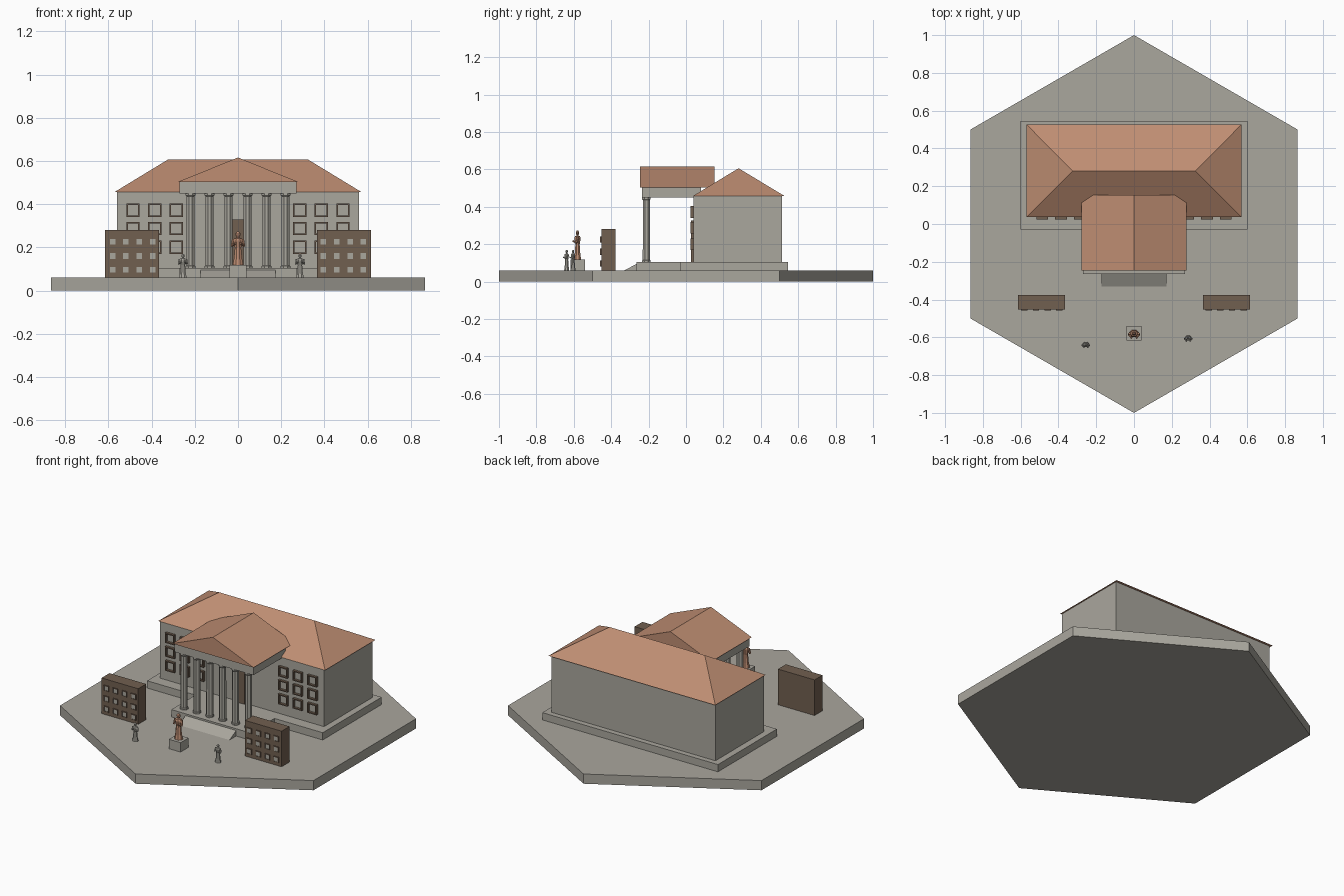
import bpy, bmesh, math
from mathutils import Vector

if "Cube" in bpy.data.objects:
    bpy.data.objects.remove(bpy.data.objects["Cube"])


def material(name, rgb):
    m = bpy.data.materials.new(name)
    m.diffuse_color = (*rgb, 1)
    m.use_nodes = True
    m.node_tree.nodes["Principled BSDF"].inputs["Base Color"].default_value = m.diffuse_color
    return m


STONE = material("warm grey stone", (0.40, 0.385, 0.34))
TILE = material("terracotta", (0.52, 0.27, 0.17))
BROWN = material("dark brown", (0.165, 0.115, 0.08))


def finish(name, bm, mat):
    bmesh.ops.recalc_face_normals(bm, faces=bm.faces)
    me = bpy.data.meshes.new(name)
    bm.to_mesh(me)
    bm.free()
    me.materials.append(mat)
    ob = bpy.data.objects.new(name, me)
    bpy.context.collection.objects.link(ob)
    return ob


def solid(name, points, mat):
    """Convex solid around a few corner points."""
    bm = bmesh.new()
    for p in points:
        bm.verts.new(p)
    bmesh.ops.convex_hull(bm, input=bm.verts)
    bmesh.ops.dissolve_limit(bm, angle_limit=0.01, verts=bm.verts, edges=bm.edges)
    return finish(name, bm, mat)


def box(name, x, y, z, mat):
    return solid(name, [(a, b, c) for a in x for b in y for c in z], mat)


def lathe(bm, profile, centre, sides, squash=1.0):
    """Closed turned shape from (radius, height) pairs."""
    rings = []
    for r, h in profile:
        rings.append([bm.verts.new((
            centre[0] + r * math.cos(2 * math.pi * (i + 0.5) / sides),
            centre[1] + squash * r * math.sin(2 * math.pi * (i + 0.5) / sides),
            centre[2] + h)) for i in range(sides)])
    for lo, hi in zip(rings, rings[1:]):
        for i in range(sides):
            j = (i + 1) % sides
            bm.faces.new((lo[i], lo[j], hi[j], hi[i]))
    bm.faces.new(rings[0])
    bm.faces.new(rings[-1])


def limb(bm, a, b, r):
    """Thin six-sided rod from a to b."""
    a, b = Vector(a), Vector(b)
    new = bmesh.ops.create_cone(bm, cap_ends=True, segments=6, radius1=r,
                                radius2=r * 0.75, depth=(b - a).length)["verts"]
    turn = (b - a).to_track_quat("Z", "Y")
    for v in new:
        v.co = turn @ v.co + (a + b) / 2


def window_frame(bm, x, z, half, rim, y_wall, depth):
    """Open square frame standing out from a wall that faces -y."""
    loops = []
    for h, y in ((half, y_wall), (half, y_wall - depth),
                 (half - rim, y_wall - depth), (half - rim, y_wall)):
        loops.append([bm.verts.new((x + sx * h, y, z + sz * h))
                      for sx, sz in ((-1, -1), (1, -1), (1, 1), (-1, 1))])
    for k in range(4):
        a, b = loops[k], loops[(k + 1) % 4]
        for i in range(4):
            j = (i + 1) % 4
            bm.faces.new((a[i], a[j], b[j], b[i]))


# Hexagonal ground slab
bm = bmesh.new()
lathe(bm, [(1, 0), (1, 0.06)], (0, 0, 0), 6)
finish("ground_slab", bm, STONE)

# Plinths and entrance ramp
box("main_plinth", (-0.60, 0.60), (-0.03, 0.545), (0.06, 0.105), STONE)
box("portico_plinth", (-0.27, 0.27), (-0.265, -0.03), (0.06, 0.105), STONE)
solid("entrance_ramp", [(x, y, z) for x in (-0.173, 0.173) for y, z in
      ((-0.33, 0.06), (-0.265, 0.06), (-0.265, 0.094))], STONE)

# Main hall with hipped roof
box("hall_walls", (-0.56, 0.56), (0.04, 0.512), (0.105, 0.458), STONE)
solid("hall_roof", [(x, y, 0.457) for x in (-0.57, 0.57) for y in (0.036, 0.528)]
      + [(-0.325, 0.281, 0.606), (0.325, 0.281, 0.606)], TILE)

# Portico beam and gabled roof
box("portico_beam", (-0.27, 0.27), (-0.235, 0.08), (0.45, 0.505), STONE)
solid("portico_roof", [(x, y, z) for y in (-0.245, 0.153) for x, z in
      ((-0.278, 0.503), (0.278, 0.503), (0, 0.616))], TILE)

# Six columns with small bases and capitals
bm = bmesh.new()
for i in range(6):
    lathe(bm, [(0.024, 0.105), (0.024, 0.113), (0.021, 0.116), (0.020, 0.435),
               (0.024, 0.44), (0.024, 0.452)], (-0.22 + 0.088 * i, -0.212, 0), 8)
finish("columns", bm, STONE)

# Hall windows and door
bm = bmesh.new()
for side in (-1, 1):
    for x in (0.286, 0.386, 0.486):
        for z in (0.2, 0.287, 0.372):
            window_frame(bm, side * x, z, 0.031, 0.007, 0.041, 0.016)
finish("hall_window_frames", bm, BROWN)
box("front_door", (-0.025, 0.025), (0.026, 0.045), (0.105, 0.328), BROWN)

# Two side blocks with small windows
frames, panes = bmesh.new(), bmesh.new()
for side, label in ((-1, "left"), (1, "right")):
    box(label + "_block", sorted((side * 0.365, side * 0.615)),
        (-0.453, -0.376), (0.06, 0.28), BROWN)
    for x in (0.395, 0.457, 0.519, 0.58):
        for z in (0.097, 0.16, 0.225):
            window_frame(frames, side * x, z, 0.017, 0.004, -0.452, 0.007)
            cube = bmesh.ops.create_cube(panes, size=1)["verts"]
            for v in cube:
                v.co = Vector((side * x + v.co.x * 0.026, -0.453 + v.co.y * 0.006,
                               z + v.co.z * 0.026))
finish("block_window_frames", frames, BROWN)
finish("block_window_panes", panes, STONE)


def figure(name, x, y, z, height, mat):
    """Robed standing figure with arms."""
    s = height
    bm = bmesh.new()
    lathe(bm, [(0.17 * s, 0), (0.13 * s, 0.2 * s), (0.10 * s, 0.52 * s),
               (0.15 * s, 0.74 * s), (0.12 * s, 0.8 * s), (0.045 * s, 0.82 * s),
               (0.045 * s, 0.85 * s), (0.075 * s, 0.89 * s), (0.075 * s, 0.95 * s),
               (0.03 * s, s)], (x, y, z), 8, 0.8)
    for side in (-1, 1):
        shoulder = (x + side * 0.14 * s, y, z + 0.77 * s)
        elbow = (x + side * 0.18 * s, y - 0.03 * s, z + 0.58 * s)
        hand = (x + side * 0.08 * s, y - 0.16 * s, z + 0.64 * s)
        limb(bm, shoulder, elbow, 0.045 * s)
        limb(bm, elbow, hand, 0.04 * s)
    finish(name, bm, mat)


# Statue on pedestal and two bystanders
box("pedestal", (-0.04, 0.04), (-0.618, -0.54), (0.06, 0.118), STONE)
figure("statue", 0, -0.58, 0.118, 0.155, TILE)
figure("left_bystander", -0.255, -0.638, 0.06, 0.11, STONE)
figure("right_bystander", 0.287, -0.604, 0.06, 0.11, STONE)
